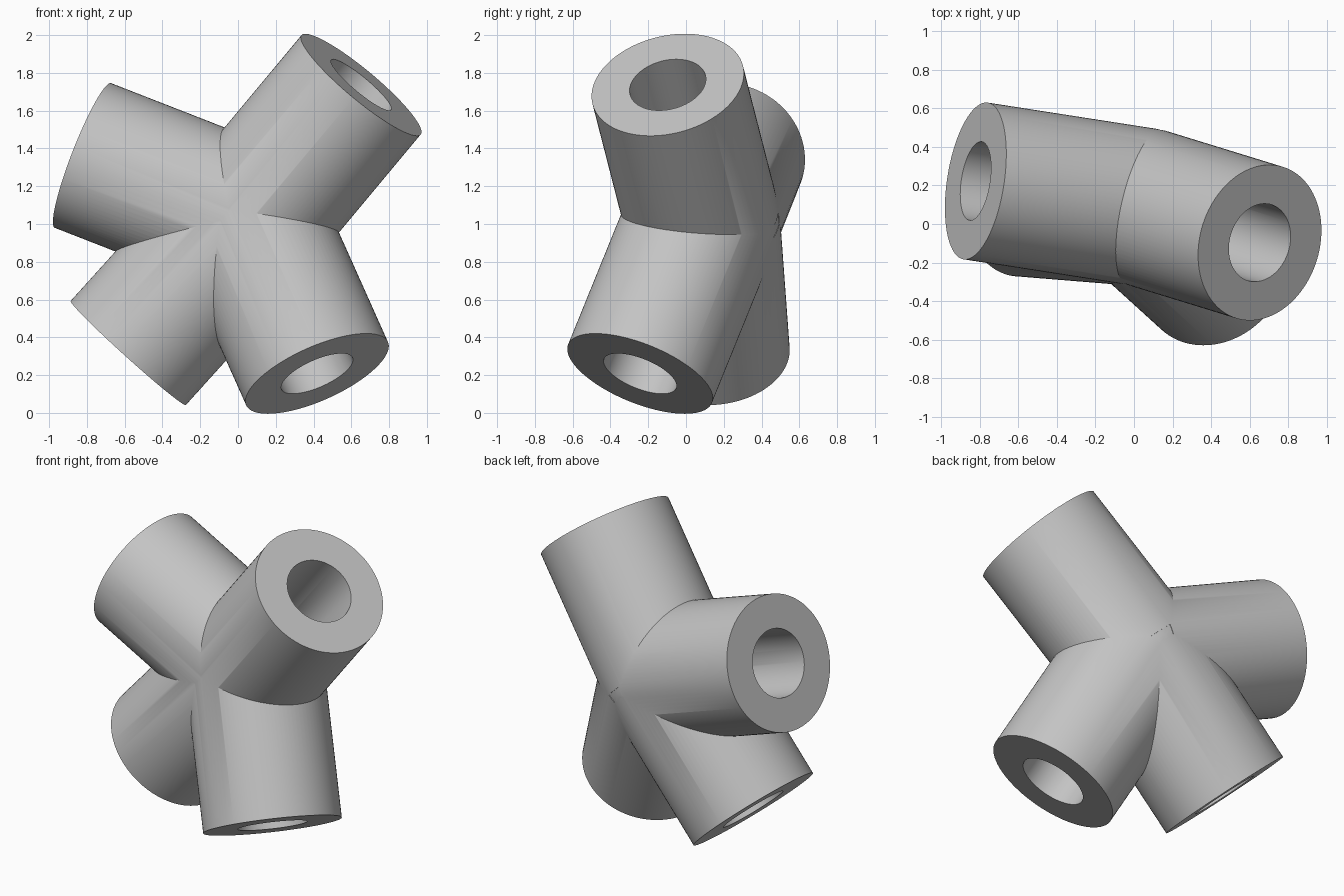
import bpy
import math
from mathutils import Vector

cube = bpy.data.objects.get("Cube")
if cube:
    bpy.data.objects.remove(cube, do_unlink=True)

HUB = Vector((0.055, 0.087, 1.021))
LENGTH = 0.95
OUTER, BORE = 0.411, 0.206

# Open end of each socket, seen from the hub
ENDS = {
    "upper_left": (0.646, -0.095, 1.73),
    "lower_left": (0.415, -0.24, 0.216),
    "upper_right": (-0.814, 0.222, 1.36),
    "lower_right": (-0.573, 0.138, 0.326),
}

grey = bpy.data.materials.new("plain grey")
grey.use_nodes = True
colour = (0.55, 0.55, 0.55, 1)
grey.diffuse_color = colour
grey.node_tree.nodes["Principled BSDF"].inputs["Base Color"].default_value = colour


def rod(name, direction, radius, start, end):
    """Cylinder along a direction, measured from the hub centre."""
    bpy.ops.mesh.primitive_cylinder_add(
        vertices=96, radius=radius, depth=end - start,
        location=HUB + direction * (start + end) / 2,
        rotation=direction.to_track_quat('Z', 'Y').to_euler())
    obj = bpy.context.object
    obj.name = name
    obj.data.materials.append(grey)
    return obj


def ball(name, radius):
    bpy.ops.mesh.primitive_uv_sphere_add(
        segments=64, ring_count=32, radius=radius, location=HUB,
        rotation=(0.3, 0.2, 0.1))
    obj = bpy.context.object
    obj.name = name
    obj.data.materials.append(grey)
    return obj


def combine(target, other, operation):
    """Apply a boolean and discard the second body."""
    mod = target.modifiers.new("join", 'BOOLEAN')
    mod.operation = operation
    mod.solver = 'EXACT'
    mod.object = other
    bpy.context.view_layer.objects.active = target
    bpy.ops.object.modifier_apply(modifier=mod.name)
    bpy.data.objects.remove(other, do_unlink=True)


# Rounded hub with four sockets
connector = ball("four_way_connector", OUTER - 0.002)
directions = {n: (Vector(p) - HUB).normalized() for n, p in ENDS.items()}
for name, d in directions.items():
    combine(connector, rod(name + "_socket", d, OUTER, 0, LENGTH), 'UNION')

# Bores running from each open end to the hub centre
for name, d in directions.items():
    combine(connector, rod(name + "_bore", d, BORE, 0, LENGTH + 0.1), 'DIFFERENCE')

# Smooth walls with crisp rims
bpy.ops.object.select_all(action='DESELECT')
connector.select_set(True)
bpy.context.view_layer.objects.active = connector
bpy.ops.object.shade_smooth_by_angle(angle=math.radians(30))
